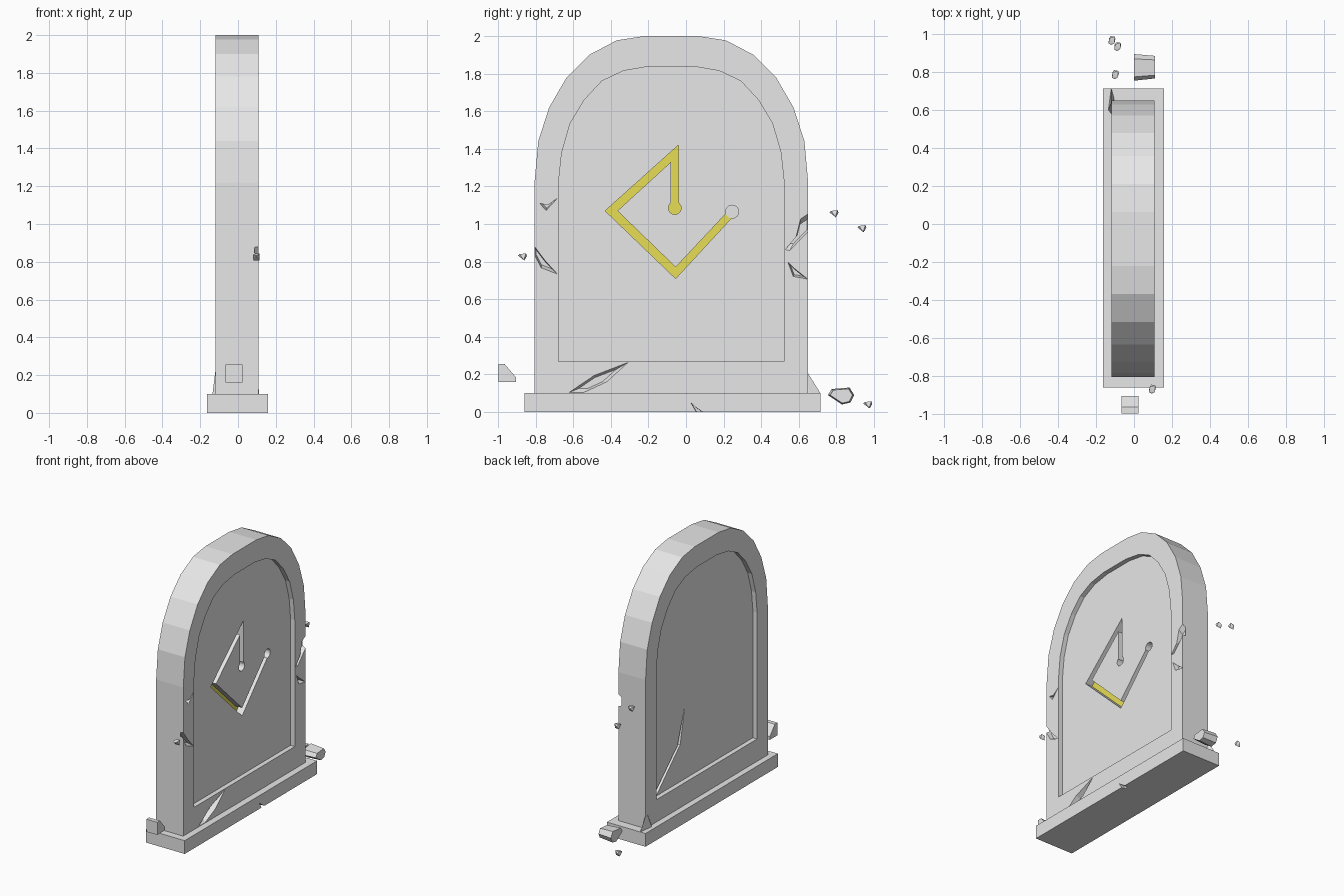
import bpy, bmesh, math
from mathutils import Vector

if "Cube" in bpy.data.objects:
    bpy.data.objects.remove(bpy.data.objects["Cube"])

def material(name, rgb):
    m = bpy.data.materials.new(name)
    m.diffuse_color = (*rgb, 1)
    m.use_nodes = True
    m.node_tree.nodes["Principled BSDF"].inputs["Base Color"].default_value = m.diffuse_color
    return m

STONE = material("grey stone", (0.8, 0.8, 0.8))
GOLD = material("yellow inlay", (0.89, 0.81, 0.10))

def finish(name, bm, mat):
    bmesh.ops.recalc_face_normals(bm, faces=bm.faces)
    me = bpy.data.meshes.new(name)
    bm.to_mesh(me)
    bm.free()
    me.materials.append(mat)
    ob = bpy.data.objects.new(name, me)
    bpy.context.collection.objects.link(ob)
    return ob

def prism(name, outline, x0, x1, mat=STONE, taper=1.0):
    """Extrude a (y, z) outline from x0 to x1, shrinking the x1 end by taper."""
    bm = bmesh.new()
    cy = sum(p[0] for p in outline) / len(outline)
    cz = sum(p[1] for p in outline) / len(outline)
    a = [bm.verts.new((x0, y, z)) for y, z in outline]
    b = [bm.verts.new((x1, cy + (y - cy) * taper, cz + (z - cz) * taper)) for y, z in outline]
    bm.faces.new(a)
    bm.faces.new(b[::-1])
    n = len(a)
    for i in range(n):
        bm.faces.new((a[i], b[i], b[(i + 1) % n], a[(i + 1) % n]))
    return finish(name, bm, mat)

def hull(name, points):
    bm = bmesh.new()
    for p in points:
        bm.verts.new(p)
    bmesh.ops.convex_hull(bm, input=bm.verts)
    bmesh.ops.dissolve_limit(bm, angle_limit=0.02, verts=bm.verts, edges=bm.edges)
    return finish(name, bm, STONE)

def cut(target, cutter):
    mod = target.modifiers.new("cut", 'BOOLEAN')
    mod.operation = 'DIFFERENCE'
    mod.solver = 'EXACT'
    mod.object = cutter
    bpy.context.view_layer.objects.active = target
    bpy.ops.object.modifier_apply(modifier=mod.name)
    bpy.data.objects.remove(cutter)

def circle(y, z, r, n=16):
    return [(y + r * math.cos(2 * math.pi * i / n), z + r * math.sin(2 * math.pi * i / n)) for i in range(n)]

MID = -0.078
def arch(half, bottom):
    """Mirror one half of an arched outline about the centre line."""
    right = [(MID + h, z) for h, z in [(half[0][0], bottom)] + half]
    left = [(2 * MID - y, z) for y, z in right]
    return right + left[::-1]

FRONT, BACK, SINK = 0.108, -0.118, 0.035

# plinth
base = hull("base", [(x, y, z) for x in (-0.163, 0.158) for y in (-0.86, 0.715) for z in (0, 0.1)])
cut(base, prism("cutter", [(0.025, 0.05), (0.045, 0.03), (0.105, -0.01), (0.06, -0.01)], 0.17, 0.13, taper=0.8))

# arched slab
outer = [(0.728, 1.22), (0.708, 1.44), (0.65, 1.62), (0.557, 1.78), (0.437, 1.90), (0.29, 1.977), (0.142, 2.0)]
inner = [(0.6, 1.22), (0.583, 1.38), (0.538, 1.535), (0.463, 1.66), (0.37, 1.76), (0.255, 1.815), (0.12, 1.838)]
slab = prism("slab", arch(outer, 0.09), BACK, FRONT)

# sunken panel on both faces
cut(slab, prism("cutter", arch(inner, 0.268), FRONT - SINK, 0.2))
cut(slab, prism("cutter", arch(inner, 0.268), BACK + SINK, -0.2))

# carved angular line with yellow floor
FLOOR = FRONT - SINK - 0.06
line = [(-0.08, 1.10), (-0.08, 1.33), (-0.365, 1.07), (-0.055, 0.77), (0.222, 1.065), (0.25, 1.04),
        (-0.055, 0.71), (-0.43, 1.07), (-0.04, 1.42), (-0.04, 1.10)]
cut(slab, prism("cutter", line, FLOOR, 0.2))
cut(slab, prism("cutter", circle(-0.06, 1.085, 0.034), FLOOR, 0.2))
cut(slab, prism("cutter", circle(0.245, 1.065, 0.035), FLOOR, 0.2))
prism("line_inlay", line, FLOOR - 0.004, FLOOR + 0.003, GOLD)
prism("dot_inlay", circle(-0.06, 1.085, 0.034), FLOOR - 0.004, FLOOR + 0.004, GOLD)
prism("dot_floor", circle(0.245, 1.065, 0.035), FLOOR - 0.004, FLOOR + 0.005)

# cracks and chips on the front frame
front_chips = [
    [(-0.63, 0.10), (-0.49, 0.195), (-0.30, 0.268), (-0.42, 0.16), (-0.55, 0.10)],
    [(0.67, 1.07), (0.61, 1.03), (0.585, 0.93), (0.525, 0.86), (0.55, 0.855), (0.67, 0.98)],
    [(0.54, 0.80), (0.57, 0.72), (0.65, 0.705), (0.575, 0.765)],
    [(-0.82, 0.90), (-0.745, 0.80), (-0.68, 0.73), (-0.77, 0.765), (-0.82, 0.86)],
    [(-0.78, 1.11), (-0.735, 1.10), (-0.68, 1.14), (-0.745, 1.07)],
]
for chip in front_chips:
    cut(slab, prism("cutter", chip, FRONT + 0.004, FRONT - 0.034, taper=0.6))

# long crack in the back panel
cut(slab, prism("cutter", [(0.515, 0.272), (0.22, 0.55), (0.13, 0.82), (0.185, 0.55), (0.47, 0.272)],
                BACK + SINK - 0.004, BACK + SINK + 0.02, taper=0.9))

# broken splinter at the back corner
hull("corner_splinter", [(-0.135, 0.60, 0.1), (-0.118, 0.58, 0.1), (-0.12, 0.64, 0.22),
                         (-0.12, 0.715, 0.1), (-0.105, 0.66, 0.1), (-0.108, 0.65, 0.14)])

# broken pieces around the slab
prism("fragment_block", [(-0.997, 0.255), (-0.965, 0.255), (-0.905, 0.185), (-0.905, 0.16), (-0.997, 0.16)], -0.065, 0.025)
prism("fragment_large", [(0.755, 0.09), (0.775, 0.122), (0.87, 0.13), (0.895, 0.09), (0.875, 0.05), (0.83, 0.04)],
      0.0, 0.11, taper=0.85)

pebble = [(-1, -0.2, 0.3), (-0.6, 0.5, 0.6), (0.8, 0.6, 0.8), (1, -0.3, 0.2), (0.4, -0.7, -0.8),
          (-0.7, -0.8, 0.4), (0.3, 0.7, -0.7), (0.5, -0.6, 0.7)]
for i, c in enumerate([(-0.115, 0.967, 0.038), (-0.085, 0.935, 0.975), (-0.097, 0.787, 1.055), (0.098, -0.87, 0.825)]):
    hull(f"pebble_{i + 1}", [Vector(c) + Vector((p[1], p[0], p[2])) * 0.024 for p in pebble])
